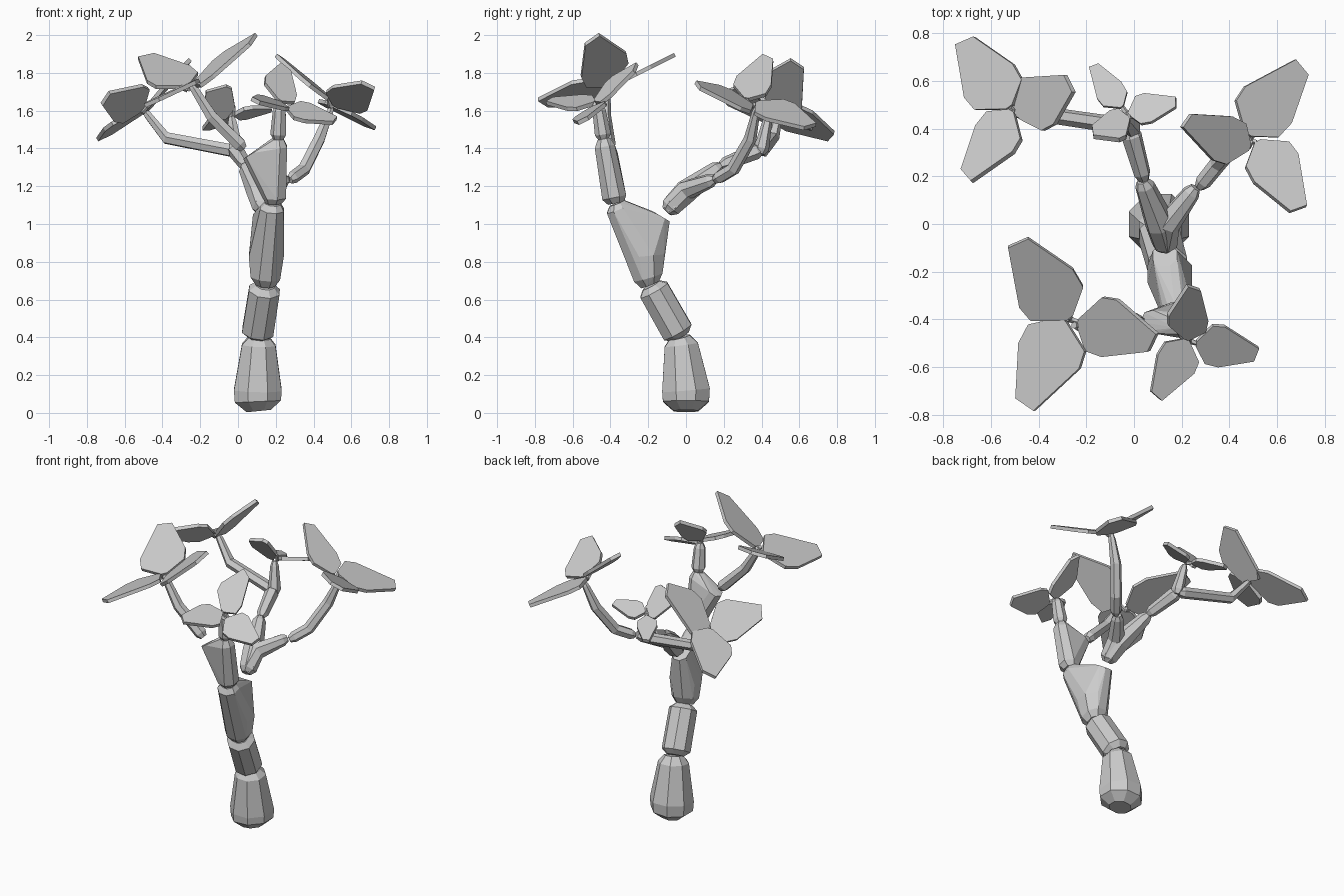
import bpy, bmesh, math
from mathutils import Vector

cube = bpy.data.objects.get("Cube")
if cube:
    bpy.data.objects.remove(cube, do_unlink=True)

# One plain grey for the whole tree
grey = bpy.data.materials.new("plain_grey")
grey.use_nodes = True
colour = (0.6, 0.6, 0.6, 1)
grey.diffuse_color = colour
grey.node_tree.nodes["Principled BSDF"].inputs["Base Color"].default_value = colour


def finish(bm, name):
    """Turn a bmesh into a flat-shaded object."""
    bmesh.ops.recalc_face_normals(bm, faces=bm.faces)
    mesh = bpy.data.meshes.new(name)
    bm.to_mesh(mesh)
    bm.free()
    mesh.materials.append(grey)
    obj = bpy.data.objects.new(name, mesh)
    bpy.context.collection.objects.link(obj)
    return obj


def ring(bm, centre, direction, radius, sides):
    """Add a loop of vertices square to a direction."""
    turn = Vector((0, 0, 1)).rotation_difference(direction)
    verts = []
    for i in range(sides):
        a = math.tau * (i + 0.5) / sides
        offset = Vector((math.cos(a), math.sin(a), 0)) * radius
        verts.append(bm.verts.new(centre + turn @ offset))
    return verts


def limb(name, path, sides=7, neck=0.03):
    """Faceted tube through (x, y, z, radius) points, with pinched ends."""
    points = [Vector(p[:3]) for p in path]
    radii = [p[3] for p in path]
    if neck:
        start = (points[0] - points[1]).normalized() * neck
        end = (points[-1] - points[-2]).normalized() * neck
        points = [points[0] + start] + points + [points[-1] + end]
        radii = [radii[0] * 0.6] + radii + [radii[-1] * 0.6]
    bm = bmesh.new()
    loops = []
    last = len(points) - 1
    for i, p in enumerate(points):
        direction = points[min(i + 1, last)] - points[max(i - 1, 0)]
        loops.append(ring(bm, p, direction.normalized(), radii[i], sides))
    for low, high in zip(loops, loops[1:]):
        for i in range(sides):
            j = (i + 1) % sides
            bm.faces.new((low[i], low[j], high[j], high[i]))
    bm.faces.new(loops[0])
    bm.faces.new(loops[-1])
    return finish(bm, name)


def fork(name, rings, sides=7):
    """Webbed joint: hull around rings of (x, y, z, radius, direction)."""
    bm = bmesh.new()
    for x, y, z, radius, direction in rings:
        ring(bm, Vector((x, y, z)), Vector(direction).normalized(), radius, sides)
    hull = bmesh.ops.convex_hull(bm, input=bm.verts)
    spare = {v for v in hull["geom_interior"] if isinstance(v, bmesh.types.BMVert)}
    bmesh.ops.delete(bm, geom=list(spare), context="VERTS")
    bmesh.ops.dissolve_limit(bm, angle_limit=math.radians(4),
                             verts=bm.verts, edges=bm.edges)
    return finish(bm, name)


# Leaf outline: fraction along the leaf, fraction across it
OUTLINE = [(0, -.06), (.18, -.42), (.4, -.45), (.95, -.19),
           (1, .12), (.41, .5), (.22, .48), (0, .06)]


def leaf(name, base, tip, width, slope, thick=0.022):
    """Thin plate from base to tip, lying on a plane of given x and y slope."""
    base = Vector(base)
    along = Vector((tip[0] - base.x, tip[1] - base.y, 0))
    across = Vector((-along.y, along.x, 0)).normalized() * width
    normal = Vector((-slope[0], -slope[1], 1)).normalized()
    bm = bmesh.new()
    lower = []
    for u, v in OUTLINE:
        p = along * u + across * v
        p.z = slope[0] * p.x + slope[1] * p.y
        lower.append(bm.verts.new(base + p - normal * thick / 2))
    face = bm.faces.new(lower)
    top = bmesh.ops.extrude_face_region(bm, geom=[face])["geom"]
    moved = [v for v in top if isinstance(v, bmesh.types.BMVert)]
    bmesh.ops.translate(bm, verts=moved, vec=normal * thick)
    return finish(bm, name)


# Trunk
limb("trunk_base", [(.11, 0, .01, .07), (.105, 0, .06, .132), (.105, 0, .12, .137),
                    (.11, -.025, .36, .096), (.115, -.035, .4, .06)], 8, 0)
limb("trunk_middle", [(.105, -.045, .43, .09), (.14, -.17, .65, .088)], 8)
fork("trunk_fork", [
    (.145, -.19, .68, .055, (.1, -.4, 1)),
    (.145, -.2, .72, .085, (.1, -.3, 1)),
    (.15, -.21, .83, .1, (0, -.1, 1)),
    (.18, -.36, 1.08, .068, (.1, -.4, 1)),
    (.185, -.365, 1.11, .045, (.1, -.4, 1)),
    (.13, -.13, 1.04, .055, (0, .6, 1))], 8)

# Front limb, splitting in two
fork("front_fork", [
    (.19, -.37, 1.11, .045, (0, -.2, 1)),
    (.195, -.38, 1.14, .066, (0, -.2, 1)),
    (.21, -.43, 1.41, .055, (0, -.2, 1)),
    (.21, -.435, 1.45, .035, (0, -.2, 1)),
    (.07, -.41, 1.37, .05, (-.6, 0, 1))])
limb("front_left_branch", [(.215, -.44, 1.475, .044), (.22, -.46, 1.6, .036)])
limb("front_right_branch", [(.01, -.41, 1.42, .038), (-.14, -.43, 1.57, .034),
                            (-.235, -.425, 1.72, .024)], 6)

# Back limb, splitting in two
joint = (.13, -.08, 1.09)
limb("back_left_fork", [(*joint, .055), (.14, 0, 1.18, .055), (.24, .13, 1.23, .038)])
limb("back_right_fork", [(*joint, .055), (.11, 0, 1.17, .065), (.045, .16, 1.29, .042)])
limb("back_left_branch", [(.29, .175, 1.245, .034), (.35, .25, 1.29, .036),
                          (.43, .34, 1.45, .034), (.485, .37, 1.59, .022)], 6)
limb("back_right_arm", [(.035, .21, 1.32, .036), (-.01, .37, 1.385, .044)], 6)
limb("back_middle_branch", [(-.01, .4, 1.4, .04), (-.03, .43, 1.54, .026)], 6)
limb("back_right_branch", [(-.04, .41, 1.39, .036), (-.38, .46, 1.455, .034),
                           (-.48, .49, 1.58, .022)], 6)

# Leaves: base, tip (x, y), width, slope
CLUSTERS = {
    "front_right": [
        ((-.27, -.39, 1.73), (-.5, -.075), .29, (0, .5)),
        ((-.3, -.4, 1.72), (-.45, -.77), .29, (.45, .02)),
        ((-.23, -.41, 1.74), (.09, -.49), .26, (.85, .3))],
    "front_left": [
        ((.22, -.48, 1.65), (.245, -.26), .175, (-.5, .9)),
        ((.22, -.485, 1.64), (.095, -.73), .18, (-.37, .15)),
        ((.26, -.5, 1.61), (.52, -.54), .18, (-.15, .55))],
    "back_right": [
        ((-.52, .49, 1.61), (-.72, .77), .26, (.55, -.15)),
        ((-.51, .47, 1.61), (-.7, .19), .2, (.7, -.7)),
        ((-.48, .45, 1.62), (-.27, .6), .25, (1.15, -.1))],
    "back_left": [
        ((.475, .377, 1.64), (.7, .67), .26, (-.45, -.08)),
        ((.515, .343, 1.63), (.7, .06), .23, (-.29, -.55)),
        ((.48, .32, 1.66), (.21, .43), .21, (-.8, .1))],
    "back_middle": [
        ((-.05, .49, 1.57), (-.175, .665), .13, (.1, -.3)),
        ((-.02, .46, 1.58), (.18, .515), .13, (.25, -.4)),
        ((-.02, .435, 1.62), (-.175, .38), .13, (.1, -1.4))],
}
for place, leaves in CLUSTERS.items():
    for number, spec in enumerate(leaves, 1):
        leaf(f"{place}_leaf_{number}", *spec)
    # Short tip joining the leaf bases
    hub = sum((Vector(s[0]) for s in leaves), Vector()) / len(leaves)
    for number, spec in enumerate(leaves, 1):
        inner = hub - Vector((0, 0, .02))
        limb(f"{place}_stalk_{number}", [(*inner, .014), (*spec[0], .01)], 5, 0)
